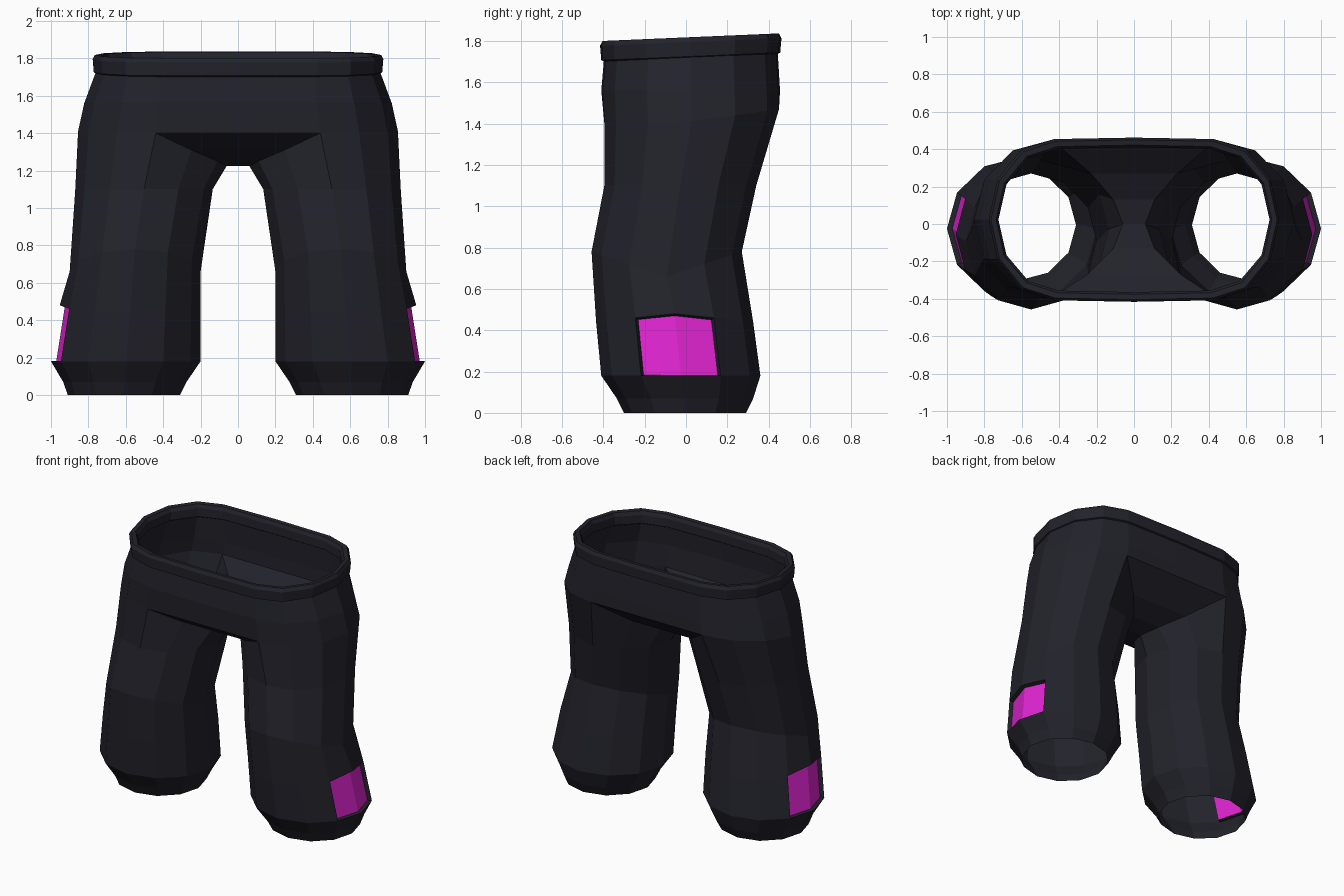
import bpy, bmesh
from math import sin, cos, radians

if "Cube" in bpy.data.objects:
    bpy.data.objects.remove(bpy.data.objects["Cube"], do_unlink=True)


def material(name, rgb):
    m = bpy.data.materials.new(name)
    m.use_nodes = True
    m.diffuse_color = (*rgb, 1)
    bsdf = m.node_tree.nodes["Principled BSDF"]
    bsdf.inputs["Base Color"].default_value = (*rgb, 1)
    bsdf.inputs["Roughness"].default_value = 0.8
    return m


fabric = material("dark navy fabric", (0.016, 0.016, 0.024))
accent = material("magenta panel", (0.75, 0.018, 0.64))


def oval(k, x_in, x_out, front, back):
    """Point k of a twelve-sided oval; 0 is outer, 3 back, 6 inner, 9 front."""
    a = radians(30 * k)
    return ((x_in + x_out) / 2 + cos(a) * (x_out - x_in) / 2,
            (front + back) / 2 + sin(a) * (back - front) / 2)


def finish(bm, name, mats):
    mesh = bpy.data.meshes.new(name)
    bm.to_mesh(mesh)
    bm.free()
    ob = bpy.data.objects.new(name, mesh)
    bpy.context.collection.objects.link(ob)
    for m in mats:
        mesh.materials.append(m)
    mirror = ob.modifiers.new("Mirror", "MIRROR")
    mirror.use_clip = True
    return ob


def bridge(bm, low, high, closed=False):
    n = len(low)
    return [bm.faces.new((low[i], low[(i + 1) % n], high[(i + 1) % n], high[i]))
            for i in range(n if closed else n - 1)]


# Trousers: leg rings from hem to thigh (height, front/back lift, inner x, outer x, front y, back y)
LEG = [(0, 0, .31, .91, -.30, .29),
       (.07, 0, .275, .935, -.335, .325),
       (.18, 0, .20, 1.0, -.41, .36),
       (.48, -.04, .20, .953, -.435, .325),
       (.66, .12, .20, .90, -.457, .27),
       (1.1, 0, .135, .87, -.395, .34)]
bm = bmesh.new()
rings = []
for z, lift, *size in LEG:
    rings.append([bm.verts.new((*oval(k, *size), z + lift * abs(sin(radians(30 * k)))))
                  for k in range(12)])

# Hip ring, whose inner points arch down to the crotch
ARCH = {4: (.23, .27, 1.32), 5: (.11, .13, 1.25), 6: (.06, 0, 1.225),
        7: (.11, -.13, 1.25), 8: (.25, -.27, 1.31)}
hip = []
for k in range(12):
    if k in ARCH:
        co = ARCH[k]
    else:
        s = sin(radians(30 * k))
        co = (*oval(k, .025, .855, -.395, .45), 1.41 + (.06 * s if s > 0 else .01 * s))
    hip.append(bm.verts.new(co))
rings.append(hip)
for low, high in zip(rings, rings[1:]):
    faces = bridge(bm, low, high, True)
    if low is rings[2]:
        panel = [faces[11], faces[0]]

# Crotch strip down to the centre line
centre = {k: bm.verts.new((0, hip[k].co.y, hip[k].co.z)) for k in range(3, 10)}
for k in range(3, 9):
    bm.faces.new((hip[k], hip[k + 1], centre[k + 1], centre[k]))

# Seat and waist
OUTER = (9, 10, 11, 0, 1, 2, 3)


def half_ring(bm, z, tilt, *size):
    pts = [(*oval(k, *size), z + tilt * sin(radians(30 * k))) for k in OUTER]
    pts = [(0, pts[0][1] - .008, pts[0][2])] + pts + [(0, pts[-1][1] + .008, pts[-1][2])]
    return [bm.verts.new(p) for p in pts]


low = [centre[9]] + [hip[k] for k in OUTER] + [centre[3]]
for row in [(1.56, 0, .02, .822, -.402, .447), (1.74, .02, .08, .755, -.388, .435)]:
    high = half_ring(bm, *row)
    bridge(bm, low, high)
    low = high

# Sunken side panel on the lower leg
bm.normal_update()
bmesh.ops.inset_region(bm, faces=panel, thickness=.006, depth=-.027, use_even_offset=True)
for f in panel:
    f.material_index = 1
finish(bm, "trousers", [fabric, accent])

# Waistband: a rounded band swept round the waist (outward offset, height)
BAND = [(-.005, 1.715), (.016, 1.725), (.022, 1.795), (.010, 1.818),
        (-.018, 1.815), (-.03, 1.79), (-.03, 1.73)]
bm = bmesh.new()
bands = [half_ring(bm, z, .018, .08, .755 + d, -.386 - d, .432 + d) for d, z in BAND]
for low, high in zip(bands, bands[1:]):
    bridge(bm, low, high)
finish(bm, "waistband", [fabric])
